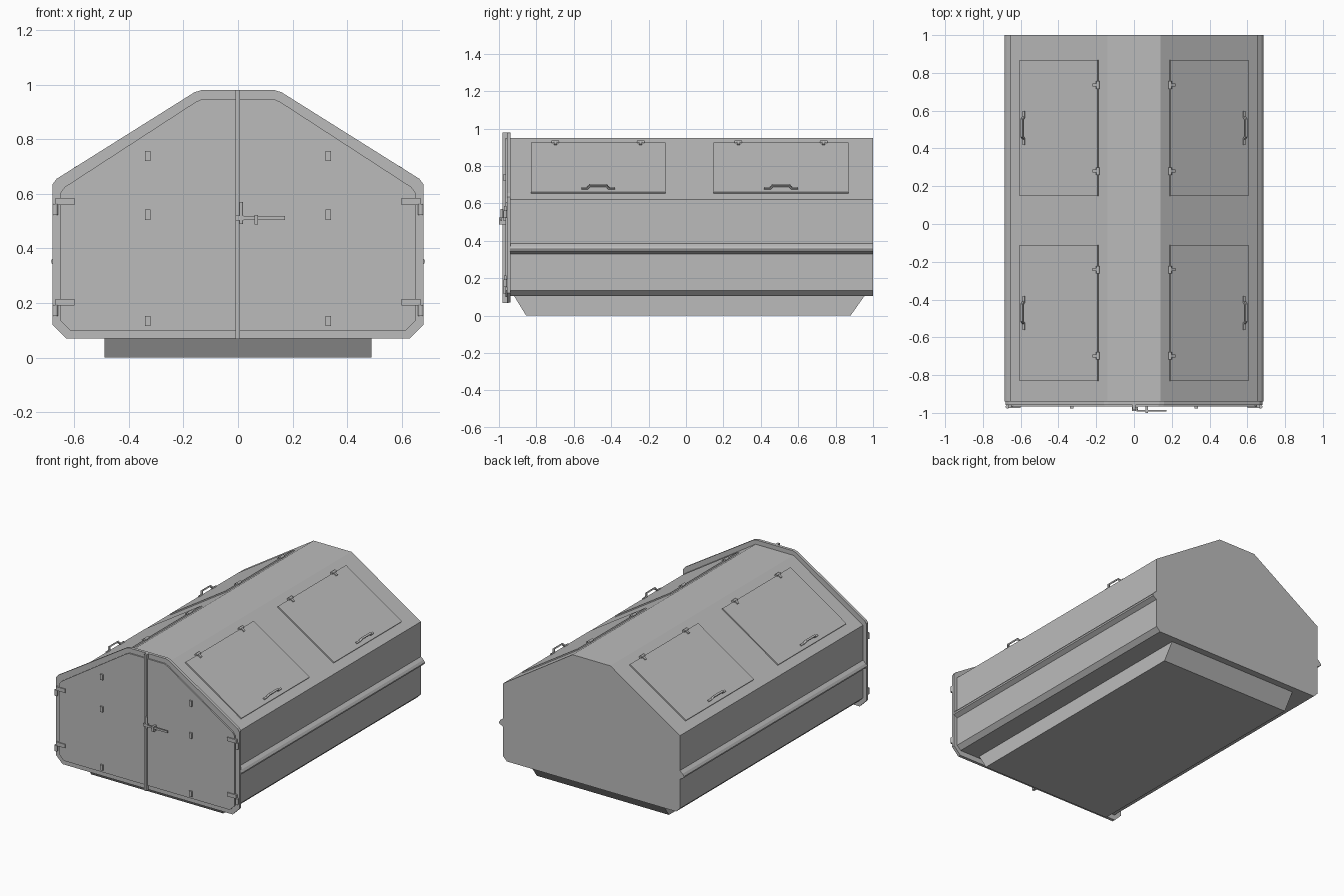
import bpy, bmesh
from mathutils import Matrix, Vector

cube = bpy.data.objects.get("Cube")
if cube:
    bpy.data.objects.remove(cube)

steel = bpy.data.materials.new("grey_steel")
steel.use_nodes = True
grey = (0.5, 0.5, 0.5, 1)
steel.diffuse_color = grey
steel.node_tree.nodes["Principled BSDF"].inputs["Base Color"].default_value = grey


def finish(name, bm, matrix=None):
    if matrix:
        bm.transform(matrix)
    bmesh.ops.recalc_face_normals(bm, faces=bm.faces)
    mesh = bpy.data.meshes.new(name)
    bm.to_mesh(mesh)
    bm.free()
    mesh.materials.append(steel)
    obj = bpy.data.objects.new(name, mesh)
    bpy.context.collection.objects.link(obj)
    return obj


def prism(name, points, axis, start, end, matrix=None):
    """Extrude a closed 2D outline along one axis."""
    bm = bmesh.new()

    def place(p, d):
        v = list(p)
        v.insert(axis, d)
        return bm.verts.new(v)
    face = bm.faces.new([place(p, start) for p in points])
    out = bmesh.ops.extrude_face_region(bm, geom=[face])
    shift = Vector((0, 0, 0))
    shift[axis] = end - start
    bmesh.ops.translate(bm, vec=shift,
                        verts=[g for g in out["geom"] if isinstance(g, bmesh.types.BMVert)])
    return finish(name, bm, matrix)


def box(name, x, y, z, matrix=None):
    return prism(name, [(x[0], z[0]), (x[1], z[0]), (x[1], z[1]), (x[0], z[1])],
                 1, y[0], y[1], matrix)


def rod(name, centre, radius, length, axis, matrix=None):
    bm = bmesh.new()
    bmesh.ops.create_cone(bm, cap_ends=True, segments=12, radius1=radius,
                          radius2=radius, depth=length)
    turn = Matrix.Rotation(1.5708, 4, "X") if axis == "Y" else Matrix()
    bm.transform(Matrix.Translation(centre) @ turn)
    obj = finish(name, bm, matrix)
    for poly in obj.data.polygons:
        poly.use_smooth = len(poly.vertices) == 4
    return obj


def mirrored(half):
    return half + [(-x, z) for x, z in reversed(half)]


FLIP = Matrix.Scale(-1, 4, (1, 0, 0))
SIDES = (("left", Matrix()), ("right", FLIP))

# Hull with pitched roof
EAVE, RIDGE = Vector((0.655, 0.62)), Vector((0.14, 0.95))
body = [(0.627, 0.105), (0.655, 0.133), tuple(EAVE), tuple(RIDGE)]
prism("container_body", mirrored(body), 1, -0.945, 1.0)

# Tapered base
prism("base_skid", [(-0.855, 0), (0.88, 0), (0.955, 0.106), (-0.92, 0.106)], 0, -0.49, 0.49)

# Front flange
flange = [(0.63, 0.07), (0.68, 0.12), (0.68, 0.635), (0.665, 0.655), (0.16, 0.972), (0.135, 0.98)]
prism("front_flange", mirrored(flange), 1, -0.957, -0.937)

# Doors, side ribs and door fittings
door = [(0.006, 0.1), (0.615, 0.1), (0.65, 0.135), (0.65, 0.605), (0.635, 0.625),
        (0.155, 0.937), (0.13, 0.948), (0.006, 0.948)]
rib = [(0.65, 0.39), (0.675, 0.37), (0.685, 0.355), (0.683, 0.345), (0.65, 0.325)]
for side, m in SIDES:
    prism(f"{side}_door", door, 1, -0.966, -0.95, m)
    prism(f"{side}_side_rib", rib, 1, -0.94, 1.0, m)
    for z in (0.155, 0.525):
        box(f"{side}_door_hinge_strap", (0.6, 0.668), (-0.973, -0.96), (z + 0.035, z + 0.06), m)
        rod(f"{side}_door_hinge_pin", (0.67, -0.967, z + 0.018), 0.01, 0.04, "Z", m)
    for z in (0.115, 0.505, 0.72):
        box(f"{side}_door_bracket", (0.32, 0.34), (-0.976, -0.96), (z, z + 0.037), m)

# Centre strip and latch
box("door_centre_strip", (-0.009, 0.007), (-0.981, -0.95), (0.068, 0.98))
rod("latch_post", (0.012, -0.985, 0.53), 0.007, 0.08, "Z")
box("latch_hub", (-0.01, 0.02), (-0.99, -0.97), (0.503, 0.52))
box("latch_lever", (0.015, 0.172), (-0.992, -0.984), (0.505, 0.518))
box("latch_catch", (0.06, 0.074), (-1.0, -0.96), (0.488, 0.523))

# Roof hatches, laid out as (down slope, along roof, outward)
slope = (EAVE - RIDGE).normalized()
roof = Matrix(((slope.x, 0, -slope.y, RIDGE.x),
               (0, 1, 0, 0),
               (slope.y, 0, slope.x, RIDGE.y),
               (0, 0, 0, 1)))
grip = [(-0.09, 0.008), (-0.055, 0.008), (-0.042, 0.026), (0.042, 0.026), (0.055, 0.008),
        (0.09, 0.008), (0.09, 0.016), (0.06, 0.016), (0.047, 0.035), (-0.047, 0.035),
        (-0.06, 0.016), (-0.09, 0.016)]
for side, m in SIDES:
    m = m @ roof
    for end, y in (("front", -0.47), ("rear", 0.508)):
        name = f"{side}_{end}_hatch"
        box(name, (0.058, 0.55), (y - 0.36, y + 0.36), (-0.004, 0.008), m)
        prism(f"{name}_handle", grip, 0, 0.513, 0.525, m @ Matrix.Translation((0, y, 0)))
        for d in (-0.228, 0.228):
            rod(f"{name}_hinge_pin", (0.055, y + d, 0.009), 0.009, 0.04, "Y", m)
            box(f"{name}_hinge_strap", (0.05, 0.085), (y + d - 0.008, y + d + 0.008),
                (0.006, 0.015), m)
